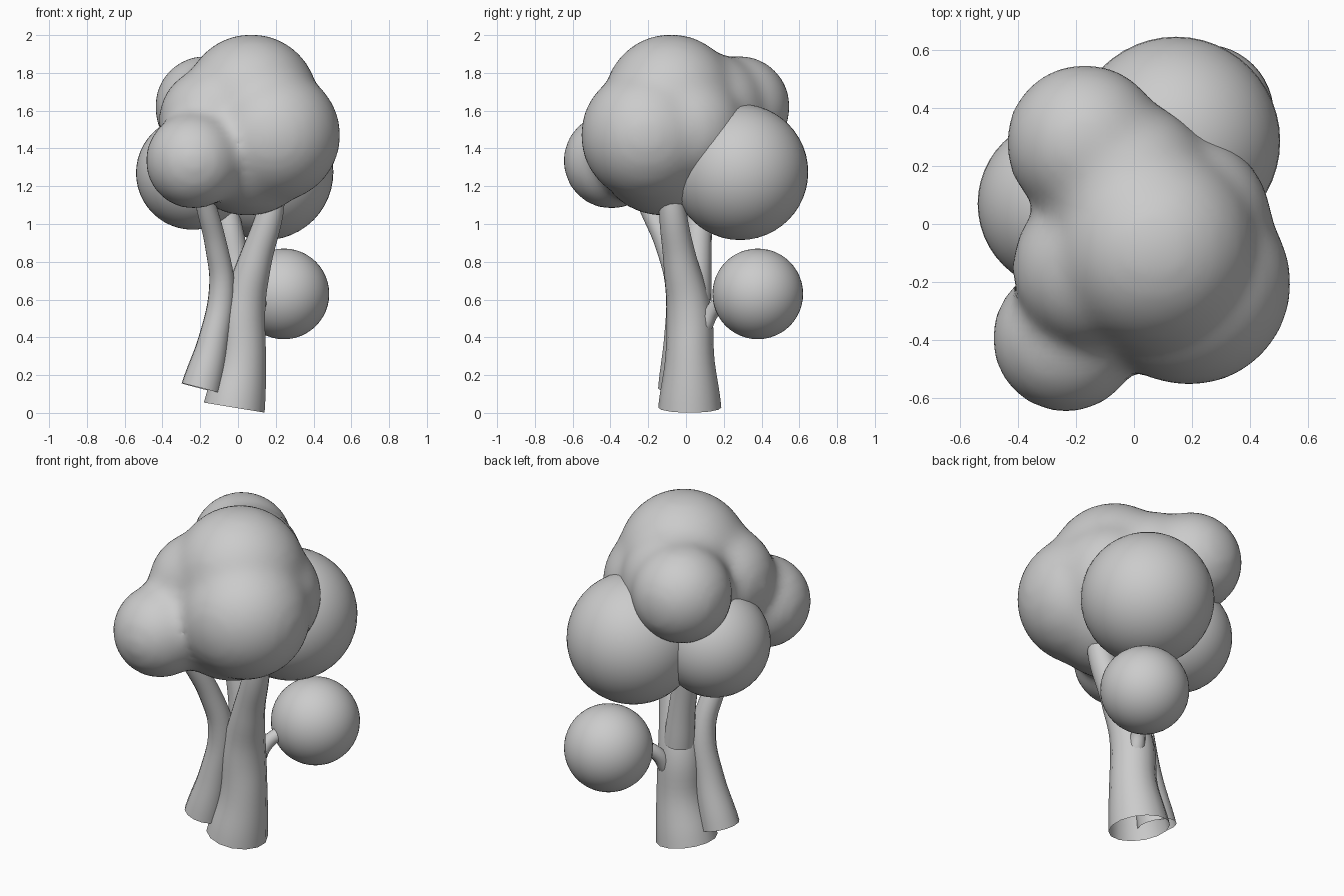
import bpy, bmesh
from mathutils import Vector, Matrix

if "Cube" in bpy.data.objects:
    bpy.data.objects.remove(bpy.data.objects["Cube"])


def spheres(name, balls, seg=48, rings=24):
    """One mesh object holding a UV sphere for every (x, y, z, radius)."""
    bm = bmesh.new()
    for x, y, z, r in balls:
        bmesh.ops.create_uvsphere(bm, u_segments=seg, v_segments=rings, radius=r,
                                  matrix=Matrix.Translation((x, y, z)))
    for f in bm.faces:
        f.smooth = True
    me = bpy.data.meshes.new(name)
    bm.to_mesh(me)
    bm.free()
    ob = bpy.data.objects.new(name, me)
    bpy.context.collection.objects.link(ob)
    return ob


def limb(name, pts, res=5):
    """Open tapered tube through (x, y, z, radius) points."""
    cu = bpy.data.curves.new(name, 'CURVE')
    cu.dimensions = '3D'
    cu.bevel_depth = 1.0
    cu.bevel_resolution = res
    cu.resolution_u = 6
    sp = cu.splines.new('BEZIER')
    sp.bezier_points.add(len(pts) - 1)
    for bp, (x, y, z, r) in zip(sp.bezier_points, pts):
        bp.co = Vector((x, y, z))
        bp.radius = r
        bp.handle_left_type = bp.handle_right_type = 'AUTO'
    sp.radius_interpolation = 'CARDINAL'
    ob = bpy.data.objects.new(name, cu)
    bpy.context.collection.objects.link(ob)
    bpy.ops.object.select_all(action='DESELECT')
    ob.select_set(True)
    bpy.context.view_layer.objects.active = ob
    bpy.ops.object.convert(target='MESH')
    bpy.ops.object.shade_smooth()
    return bpy.context.object


# Trunks and branches
limb("main_trunk", [(-0.02, 0.02, 0.028, 0.167), (0.02, 0.02, 0.27, 0.132),
                    (0.03, 0.015, 0.55, 0.118), (0.09, -0.03, 0.8, 0.09),
                    (0.17, -0.07, 1.06, 0.072), (0.2, -0.08, 1.25, 0.06)])
limb("left_trunk", [(-0.195, -0.04, 0.13, 0.108), (-0.13, -0.035, 0.38, 0.083),
                    (-0.085, -0.04, 0.66, 0.069), (-0.115, -0.1, 0.88, 0.06),
                    (-0.165, -0.19, 1.08, 0.055), (-0.21, -0.27, 1.25, 0.05)])
limb("back_branch", [(0.01, 0.05, 0.6, 0.085), (-0.015, 0.06, 0.8, 0.075),
                     (-0.05, 0.07, 1.0, 0.07), (-0.09, 0.1, 1.2, 0.06)])
limb("small_branch", [(0.06, 0.09, 0.45, 0.045), (0.085, 0.14, 0.54, 0.04),
                      (0.14, 0.21, 0.6, 0.037), (0.24, 0.36, 0.63, 0.033)], 3)

# Separate round leaf clumps
spheres("back_right_foliage", [(0.145, 0.287, 1.275, 0.36)])
spheres("left_foliage", [(-0.24, 0.07, 1.27, 0.3)])
spheres("small_foliage", [(0.243, 0.38, 0.63, 0.24)])

# Crown: lobes fused into one soft mass
crown = spheres("crown_foliage", [
    (0.07, -0.08, 1.65, 0.358),     # top
    (0.19, -0.205, 1.47, 0.355),    # right
    (0.05, -0.12, 1.41, 0.37),      # underside
    (0.16, 0.0, 1.5, 0.32),         # back right
    (-0.14, -0.15, 1.55, 0.283),    # left
    (-0.235, -0.395, 1.335, 0.258), # front left
    (-0.17, 0.28, 1.62, 0.275),     # back left
    (-0.03, 0.12, 1.6, 0.31)])      # middle back
rm = crown.modifiers.new("fuse", 'REMESH')
rm.mode = 'VOXEL'
rm.voxel_size = 0.028
rm.use_smooth_shade = True
sm = crown.modifiers.new("soften", 'SMOOTH')
sm.factor = 0.5
sm.iterations = 22
